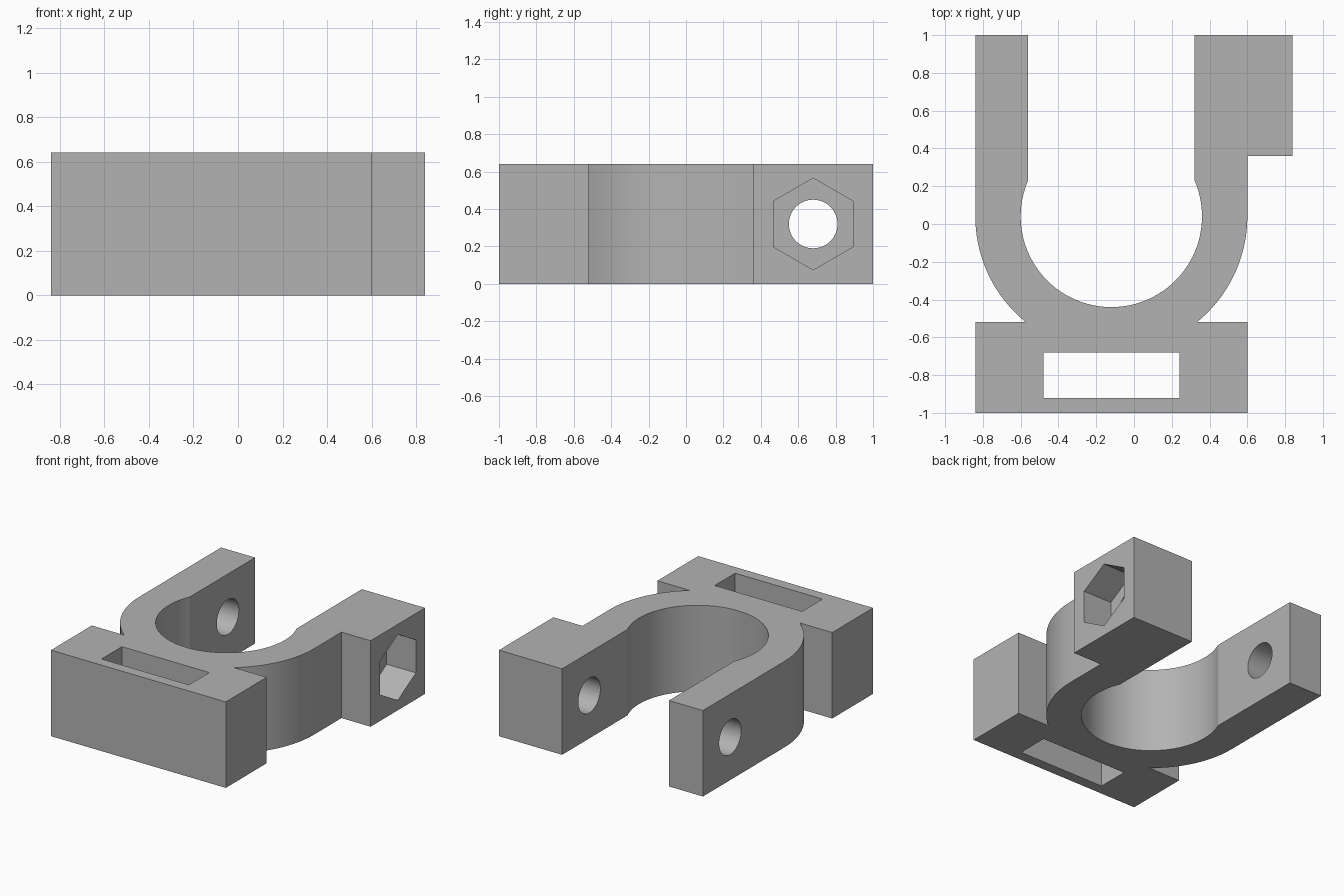
import bpy
import bmesh
import math
from mathutils import Vector

default = bpy.data.objects.get("Cube")
if default:
    bpy.data.objects.remove(default, do_unlink=True)

HEIGHT = 0.64
CX, CY = -0.12, 0.04          # ring centre
R_IN, R_OUT = 0.48, 0.72      # ring radii
GAP = 0.44                    # half the gap between the arms
BASE_TOP = -0.52              # back edge of the base block
BOLT_Y, BOLT_Z = 0.68, 0.32

grey = bpy.data.materials.new("plain grey")
grey.use_nodes = True
colour = (0.45, 0.45, 0.45, 1)
grey.diffuse_color = colour
grey.node_tree.nodes["Principled BSDF"].inputs["Base Color"].default_value = colour


def arc(radius, start, end, steps):
    """Points on a circle around the ring centre."""
    angles = [start + (end - start) * i / steps for i in range(steps + 1)]
    return [(CX + radius * math.cos(a), CY + radius * math.sin(a)) for a in angles]


def prism(name, points, offset):
    """Closed solid made by pushing a planar outline along an offset."""
    bm = bmesh.new()
    face = bm.faces.new([bm.verts.new(p) for p in points])
    grown = bmesh.ops.extrude_face_region(bm, geom=[face])
    moved = [g for g in grown["geom"] if isinstance(g, bmesh.types.BMVert)]
    bmesh.ops.translate(bm, verts=moved, vec=Vector(offset))
    bmesh.ops.recalc_face_normals(bm, faces=bm.faces)
    mesh = bpy.data.meshes.new(name)
    bm.to_mesh(mesh)
    bm.free()
    mesh.materials.append(grey)
    obj = bpy.data.objects.new(name, mesh)
    bpy.context.collection.objects.link(obj)
    return obj


def side_polygon(radius, sides, x):
    """Regular polygon around the bolt axis with a corner pointing up."""
    turns = [2 * math.pi * i / sides for i in range(sides)]
    return [(x, BOLT_Y + radius * math.sin(t), BOLT_Z + radius * math.cos(t))
            for t in turns]


# Clamp outline: base block, outer ring, arms, nut block and inner bore
notch = math.asin((BASE_TOP - CY) / R_OUT)
mouth = math.acos(GAP / R_IN)
left, right = CX - R_OUT, CX + R_OUT
outline = [(left, -1), (right, -1), (right, BASE_TOP)]
outline += arc(R_OUT, notch, 0, 24)
outline += [(right, 0.36), (0.84, 0.36), (0.84, 1), (CX + GAP, 1)]
outline += arc(R_IN, mouth, -math.pi - mouth, 72)
outline += [(CX - GAP, 1), (left, 1)]
outline += arc(R_OUT, -math.pi, -math.pi - notch, 24)
outline += [(left, BASE_TOP)]
clamp = prism("clamp_body", [(x, y, 0) for x, y in outline], (0, 0, HEIGHT))

# Strap slot, bolt hole through both arms, and nut pocket
slot = [(-0.48, -0.92, -0.1), (0.24, -0.92, -0.1),
        (0.24, -0.68, -0.1), (-0.48, -0.68, -0.1)]
cutters = [
    prism("slot_cutter", slot, (0, 0, HEIGHT + 0.2)),
    prism("bolt_cutter", side_polygon(0.13, 48, -1), (2, 0, 0)),
    prism("nut_cutter", side_polygon(0.245, 6, right), (0.4, 0, 0)),
]
bpy.context.view_layer.objects.active = clamp
for cutter in cutters:
    cutter.hide_render = True
    cut = clamp.modifiers.new(cutter.name, "BOOLEAN")
    cut.operation = "DIFFERENCE"
    cut.solver = "EXACT"
    cut.object = cutter
    bpy.ops.object.modifier_apply(modifier=cut.name)
    bpy.data.objects.remove(cutter, do_unlink=True)

# Smooth the curved walls, keep the corners crisp
bpy.ops.object.select_all(action="DESELECT")
clamp.select_set(True)
bpy.ops.object.shade_smooth_by_angle(angle=math.radians(20))
